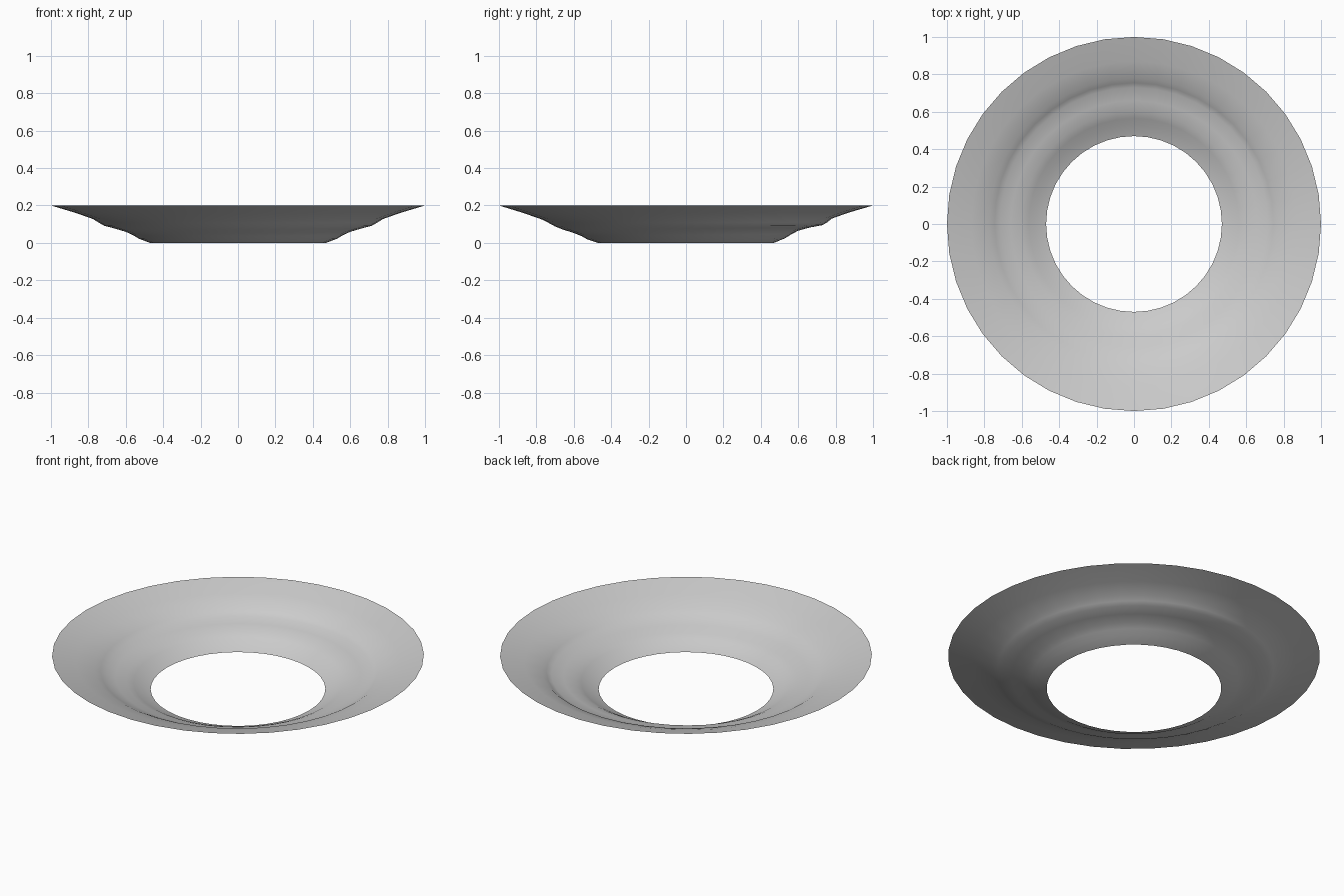
import bpy
import bmesh
import math

cube = bpy.data.objects.get("Cube")
if cube:
    bpy.data.objects.remove(cube)

SIDES = 40
# Open dish profile as (radius, height), from the inner hole to the rim
SOFT = [(0.47, 0.0), (0.53, 0.02), (0.56, 0.037), (0.60, 0.053), (0.66, 0.072),
        (0.70, 0.088), (0.735, 0.107), (0.77, 0.125), (0.87, 0.16), (1.0, 0.2)]
# The same profile where the step is more pronounced, at the back
CRISP = [(0.47, 0.0), (0.53, 0.025), (0.565, 0.047), (0.60, 0.065), (0.66, 0.082),
         (0.73, 0.095), (0.755, 0.11), (0.78, 0.13), (0.87, 0.162), (1.0, 0.2)]

# Single-sided ring swept around the z axis
bm = bmesh.new()
rings = []
for soft, crisp in zip(SOFT, CRISP):
    ring = []
    for i in range(SIDES):
        a = math.tau * i / SIDES
        t = (1 + math.sin(a)) / 2
        r = soft[0] + (crisp[0] - soft[0]) * t
        z = soft[1] + (crisp[1] - soft[1]) * t
        ring.append(bm.verts.new((r * math.cos(a), r * math.sin(a), z)))
    rings.append(ring)
for inner, outer in zip(rings, rings[1:]):
    for i in range(SIDES):
        j = (i + 1) % SIDES
        face = bm.faces.new((inner[i], outer[i], outer[j], inner[j]))
        face.smooth = True
mesh = bpy.data.meshes.new("dish_ring")
bm.to_mesh(mesh)
bm.free()

dish = bpy.data.objects.new("dish_ring", mesh)
bpy.context.collection.objects.link(dish)

# Plain light grey
grey = bpy.data.materials.new("light_grey")
grey.use_nodes = True
color = (0.6, 0.6, 0.6, 1.0)
grey.diffuse_color = color
grey.node_tree.nodes["Principled BSDF"].inputs["Base Color"].default_value = color
mesh.materials.append(grey)
